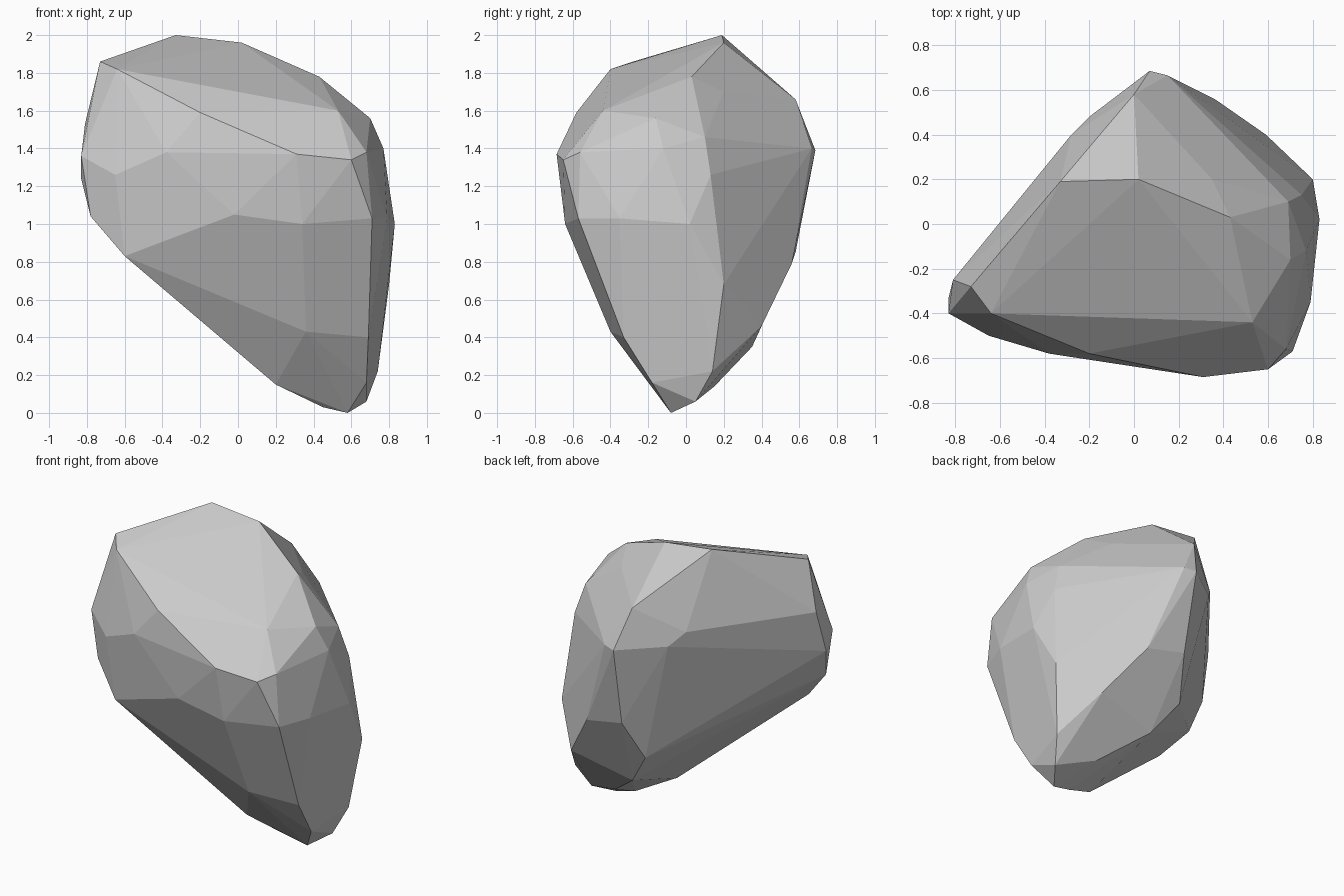
import bpy, bmesh

# Rock: a convex boulder, described by its corner points ring by ring
crown = [(-.33, .19, 2), (.02, .2, 1.96), (.43, .03, 1.78), (.7, -.16, 1.56),
         (.53, -.44, 1.6), (-.64, -.4, 1.82), (-.73, -.28, 1.86), (.35, .2, 1.7)]
shoulder = [(-.2, -.58, 1.59), (.31, -.685, 1.37), (.6, -.65, 1.34), (.68, -.56, 1.38),
            (.77, -.12, 1.4), (.69, .1, 1.46), (.75, .13, 1.26), (.37, .48, 1.29),
            (.15, .665, 1.4), (.07, .685, 1.39), (0, .58, 1.66),
            (-.2, .48, 1.41), (-.28, .4, 1.5), (-.81, -.25, 1.53), (-.83, -.33, 1.24), (-.83, -.4, 1.36)]
waist = [(-.65, -.5, 1.26), (-.38, -.58, 1.38), (-.02, -.62, 1.05), (.34, -.64, 1),
         (.71, -.57, 1.03), (.83, .02, 1), (.79, -.35, 1.03), (.5, .44, .94), (.36, .56, .79),
         (.08, .58, .85), (-.78, -.4, 1.04)]
foot = [(-.6, -.47, .83), (.36, -.4, .43), (.69, -.33, .4),
        (.8, .2, .68), (.59, .4, .46), (0, .44, .58), (.16, .35, .35),
        (.43, .15, .14), (.2, -.19, .15), (.68, -.18, .16), (.74, .14, .22),
        (.68, .05, .06), (.58, -.08, 0), (.45, -.09, .03)]

bm = bmesh.new()
for p in crown + shoulder + waist + foot:
    bm.verts.new(p)
bmesh.ops.convex_hull(bm, input=bm.verts[:])
bmesh.ops.delete(bm, geom=[v for v in bm.verts if not v.link_faces], context='VERTS')

# Merge nearly coplanar triangles into broad facets
bmesh.ops.dissolve_limit(bm, angle_limit=0.06, verts=bm.verts[:], edges=bm.edges[:])
bmesh.ops.recalc_face_normals(bm, faces=bm.faces[:])

mesh = bpy.data.meshes.new("rock")
bm.to_mesh(mesh)
bm.free()
rock = bpy.data.objects.new("rock", mesh)
bpy.context.collection.objects.link(rock)
